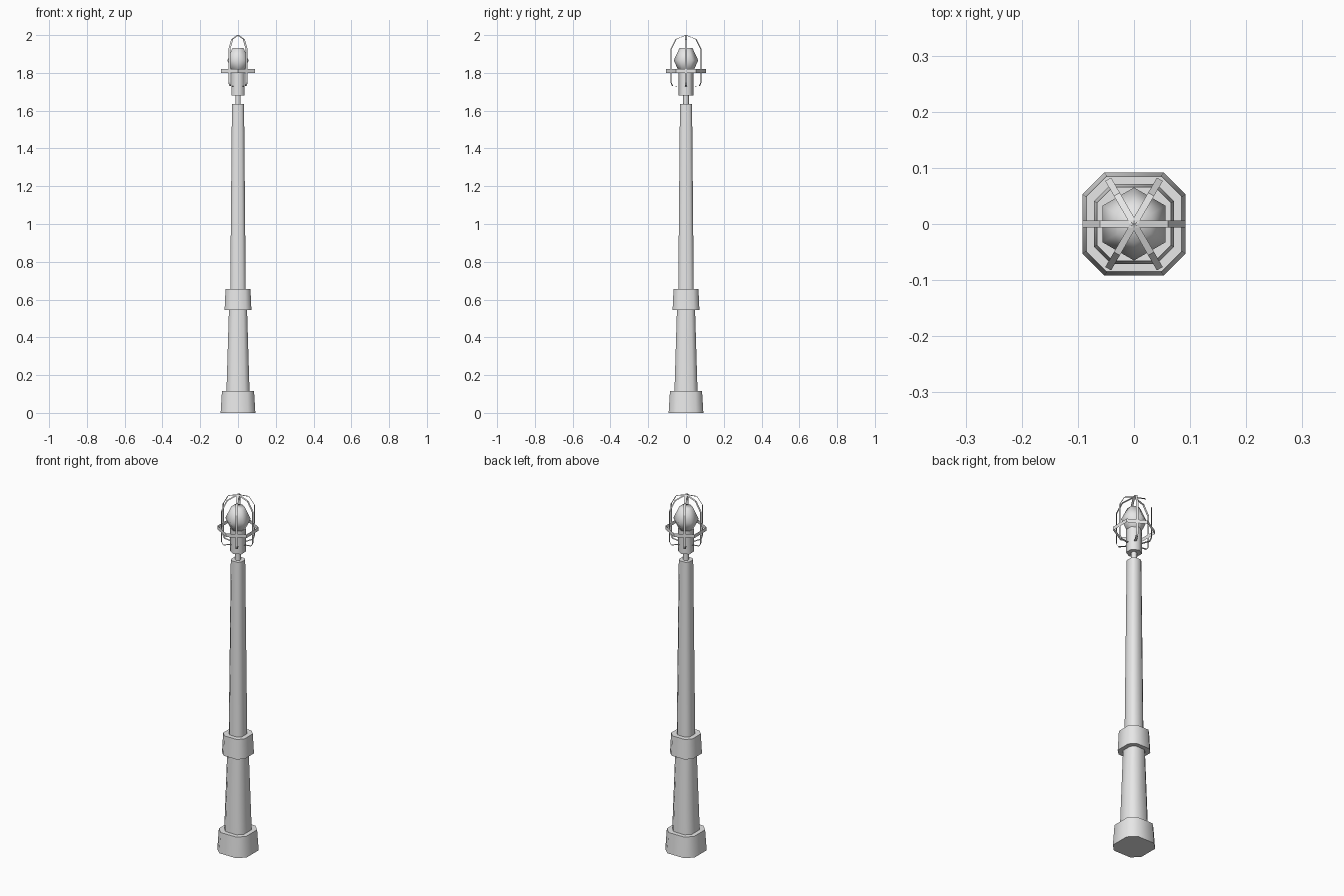
import bpy, bmesh, math
from mathutils import Vector, Matrix

cube = bpy.data.objects.get("Cube")
if cube:
    bpy.data.objects.remove(cube, do_unlink=True)

metal = bpy.data.materials.new("grey_metal")
metal.use_nodes = True
metal.diffuse_color = (0.8, 0.8, 0.8, 1)
metal.node_tree.nodes["Principled BSDF"].inputs["Base Color"].default_value = (0.8, 0.8, 0.8, 1)


def finish(name, bm, smooth_angle=None):
    mesh = bpy.data.meshes.new(name)
    bm.to_mesh(mesh)
    bm.free()
    obj = bpy.data.objects.new(name, mesh)
    mesh.materials.append(metal)
    bpy.context.collection.objects.link(obj)
    if smooth_angle:
        bpy.ops.object.select_all(action='DESELECT')
        obj.select_set(True)
        bpy.context.view_layer.objects.active = obj
        bpy.ops.object.shade_smooth_by_angle(angle=math.radians(smooth_angle))
    return obj


def octagon(h):
    # Square outline with cut corners
    c = h * 0.575
    return [(h, -c), (h, c), (c, h), (-c, h), (-h, c), (-h, -c), (-c, -h), (c, -h)]


def hexagon(r):
    # Corners point along y, flats face x
    return [(r * math.cos(a), r * math.sin(a))
            for a in (math.radians(30 + 60 * i) for i in range(6))]


def loft(name, outline, levels, smooth_angle=None, caps=True):
    # Stack one outline at several (size, height) levels
    bm = bmesh.new()
    rings = [[bm.verts.new((x, y, z)) for x, y in outline(s)] for s, z in levels]
    for low, high in zip(rings, rings[1:]):
        n = len(low)
        for i in range(n):
            j = (i + 1) % n
            bm.faces.new((low[i], low[j], high[j], high[i]))
    if caps:
        bm.faces.new(rings[0][::-1])
        bm.faces.new(rings[-1])
    return finish(name, bm, smooth_angle)


# Post
loft("base", octagon, [(0.092, 0), (0.085, 0.115)], 50)
loft("lower_shaft", octagon, [(0.061, 0.115), (0.048, 0.545)], 50)
loft("collar", octagon, [(0.071, 0.545), (0.066, 0.655)], 50)
loft("upper_shaft", octagon, [(0.041, 0.655), (0.032, 1.635)], 50)

# Lamp holder and bulb
loft("neck", hexagon, [(0.016, 1.635), (0.016, 1.68)], 65)
loft("socket", hexagon, [(0.040, 1.68), (0.040, 1.81)], 65)
loft("bulb", hexagon, [(0.034, 1.80), (0.065, 1.866), (0.034, 1.932)], 80)

# Thin cage band around the bulb
loft("cage_band", hexagon, [(0.105, 1.80), (0.105, 1.82)], caps=False)

# Cage bars: one flat strip, repeated around the axis
profile = [(0.04, 1.727), (0.083, 1.732), (0.092, 1.75), (0.092, 1.925), (0.061, 1.978), (0, 2.0)]
half_width = 0.006
bm = bmesh.new()
for k in range(6):
    turn = Matrix.Rotation(math.radians(60 * k), 3, 'Z')
    pairs = [[bm.verts.new(turn @ Vector((r, side * half_width, z))) for side in (-1, 1)]
             for r, z in profile]
    for (a, b), (c, d) in zip(pairs, pairs[1:]):
        bm.faces.new((a, b, d, c))
finish("cage_bars", bm)
